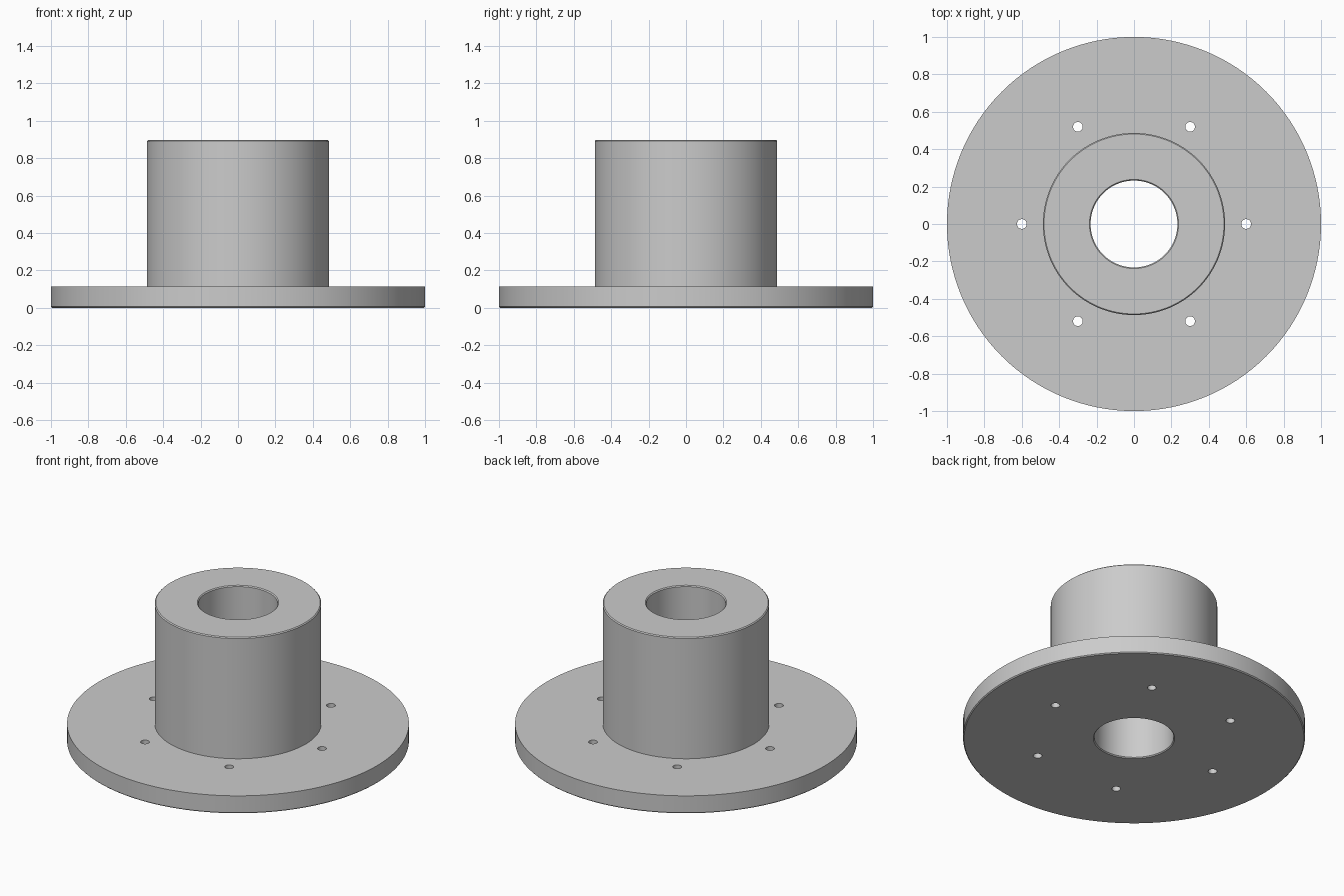
import bpy
import bmesh
from math import pi, cos, sin, radians

SEGMENTS = 128
HOLES = 6

cube = bpy.data.objects.get("Cube")
if cube:
    bpy.data.objects.remove(cube, do_unlink=True)

# Plain grey metal
metal = bpy.data.materials.new("grey_metal")
metal.use_nodes = True
grey = (0.6, 0.6, 0.6, 1)
metal.diffuse_color = grey
metal.node_tree.nodes["Principled BSDF"].inputs["Base Color"].default_value = grey


def link(name, bm):
    mesh = bpy.data.meshes.new(name)
    bmesh.ops.recalc_face_normals(bm, faces=bm.faces)
    bm.to_mesh(mesh)
    bm.free()
    mesh.materials.append(metal)
    obj = bpy.data.objects.new(name, mesh)
    bpy.context.collection.objects.link(obj)
    return obj


def lathe(name, profile):
    """Revolve a closed (radius, height) profile around z."""
    bm = bmesh.new()
    verts = [bm.verts.new((r, 0, z)) for r, z in profile]
    edges = [bm.edges.new((v, verts[i - 1])) for i, v in enumerate(verts)]
    bmesh.ops.spin(bm, geom=verts + edges, cent=(0, 0, 0), axis=(0, 0, 1),
                   angle=2 * pi, steps=SEGMENTS, use_merge=True)
    bmesh.ops.remove_doubles(bm, verts=bm.verts, dist=0.0001)
    return link(name, bm)


# Flange and hub in one turned piece, with fine chamfers on the outer rims
flange, hub, bore = 1.0, 0.487, 0.232
thick, top, c = 0.115, 0.897, 0.006
flanged_hub = lathe("flanged_hub", [
    (bore + c, 0), (flange - c, 0), (flange, c), (flange, thick),
    (hub, thick), (hub, top - c), (hub - c, top),
    (bore + c, top), (bore, top - c), (bore, c),
])

# Ring of bolt holes through the flange
bm = bmesh.new()
for i in range(HOLES):
    a = 2 * pi * i / HOLES
    ring = bmesh.ops.create_cone(bm, cap_ends=True, segments=32, radius1=0.026,
                                 radius2=0.026, depth=0.4)
    bmesh.ops.translate(bm, verts=ring["verts"], vec=(0.6 * cos(a), 0.6 * sin(a), 0.05))
cutter = link("bolt_hole_cutter", bm)
cutter.hide_render = True
cutter.hide_set(True)

cut = flanged_hub.modifiers.new("bolt_holes", "BOOLEAN")
cut.operation = "DIFFERENCE"
cut.solver = "EXACT"
cut.object = cutter

# Apply the holes, drop the cutter and shade smooth with sharp edges
bpy.ops.object.select_all(action="DESELECT")
flanged_hub.select_set(True)
bpy.context.view_layer.objects.active = flanged_hub
bpy.ops.object.modifier_apply(modifier=cut.name)
bpy.data.objects.remove(cutter, do_unlink=True)
bpy.ops.object.shade_smooth_by_angle(angle=radians(30))
